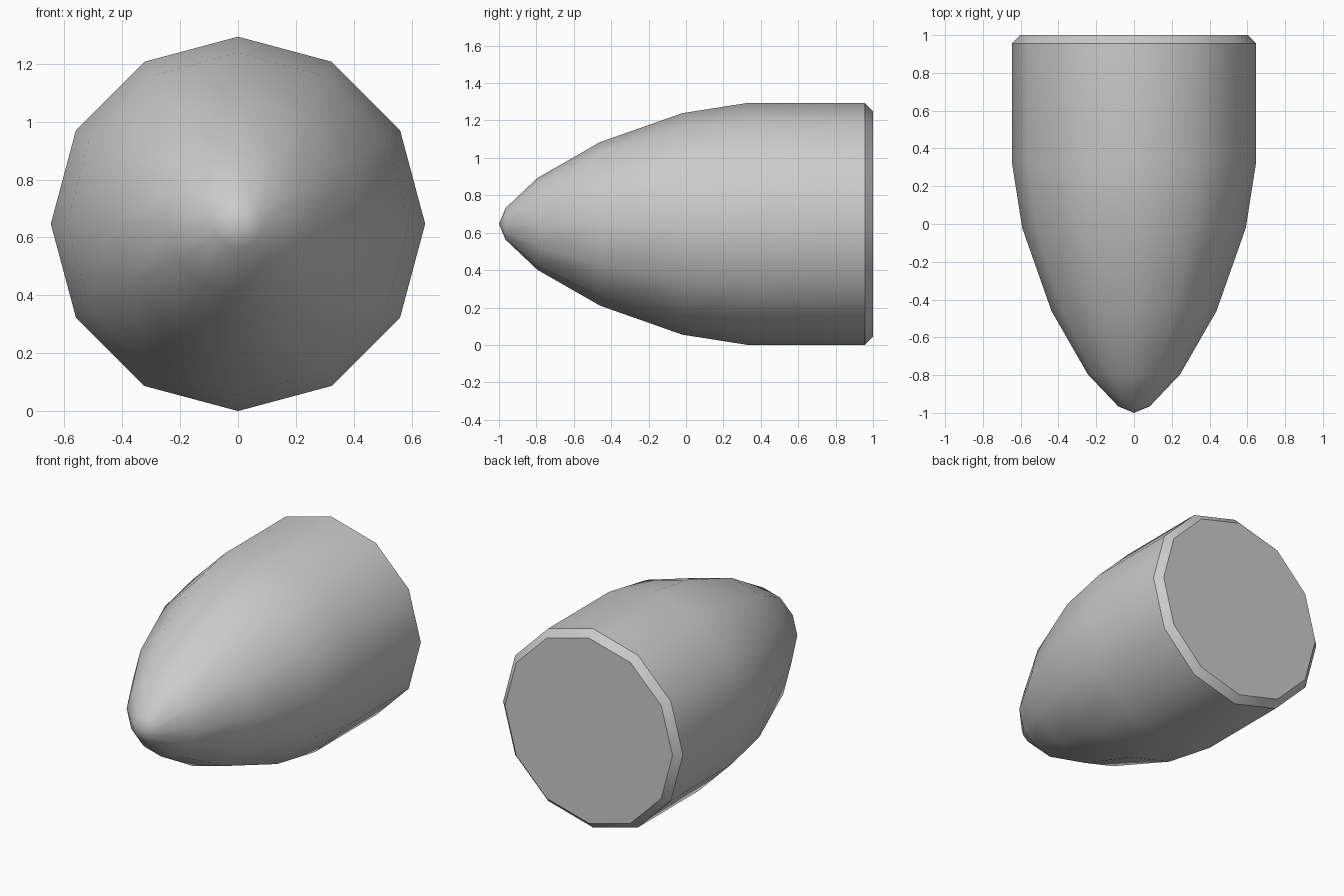
import bpy, bmesh, math

if "Cube" in bpy.data.objects:
    bpy.data.objects.remove(bpy.data.objects["Cube"])

SIDES = 12
R = 0.647
# Profile from the nose tip to the chamfered tail: (y, radius)
profile = [(-1.0, 0.0), (-0.965, 0.084), (-0.795, 0.245), (-0.46, 0.437),
           (-0.02, 0.592), (0.33, R), (0.956, R), (1.0, 0.603)]

# Pointed body: rings along y, tip fan and flat end cap
bm = bmesh.new()
tip = bm.verts.new((0, profile[0][0], R))
rings = []
for y, r in profile[1:]:
    rings.append([bm.verts.new((r * math.cos(2 * math.pi * i / SIDES), y,
                                R + r * math.sin(2 * math.pi * i / SIDES)))
                  for i in range(SIDES)])
for i in range(SIDES):
    j = (i + 1) % SIDES
    bm.faces.new((tip, rings[0][i], rings[0][j]))
    for a, b in zip(rings, rings[1:]):
        bm.faces.new((a[i], b[i], b[j], a[j]))
bm.faces.new(rings[-1])
bmesh.ops.recalc_face_normals(bm, faces=bm.faces[:])

mesh = bpy.data.meshes.new("pointed_body")
bm.to_mesh(mesh)
bm.free()
body = bpy.data.objects.new("pointed_body", mesh)
bpy.context.collection.objects.link(body)

# Smooth sides, crisp tail chamfer
bpy.context.view_layer.objects.active = body
body.select_set(True)
bpy.ops.object.shade_smooth_by_angle(angle=math.radians(35))
